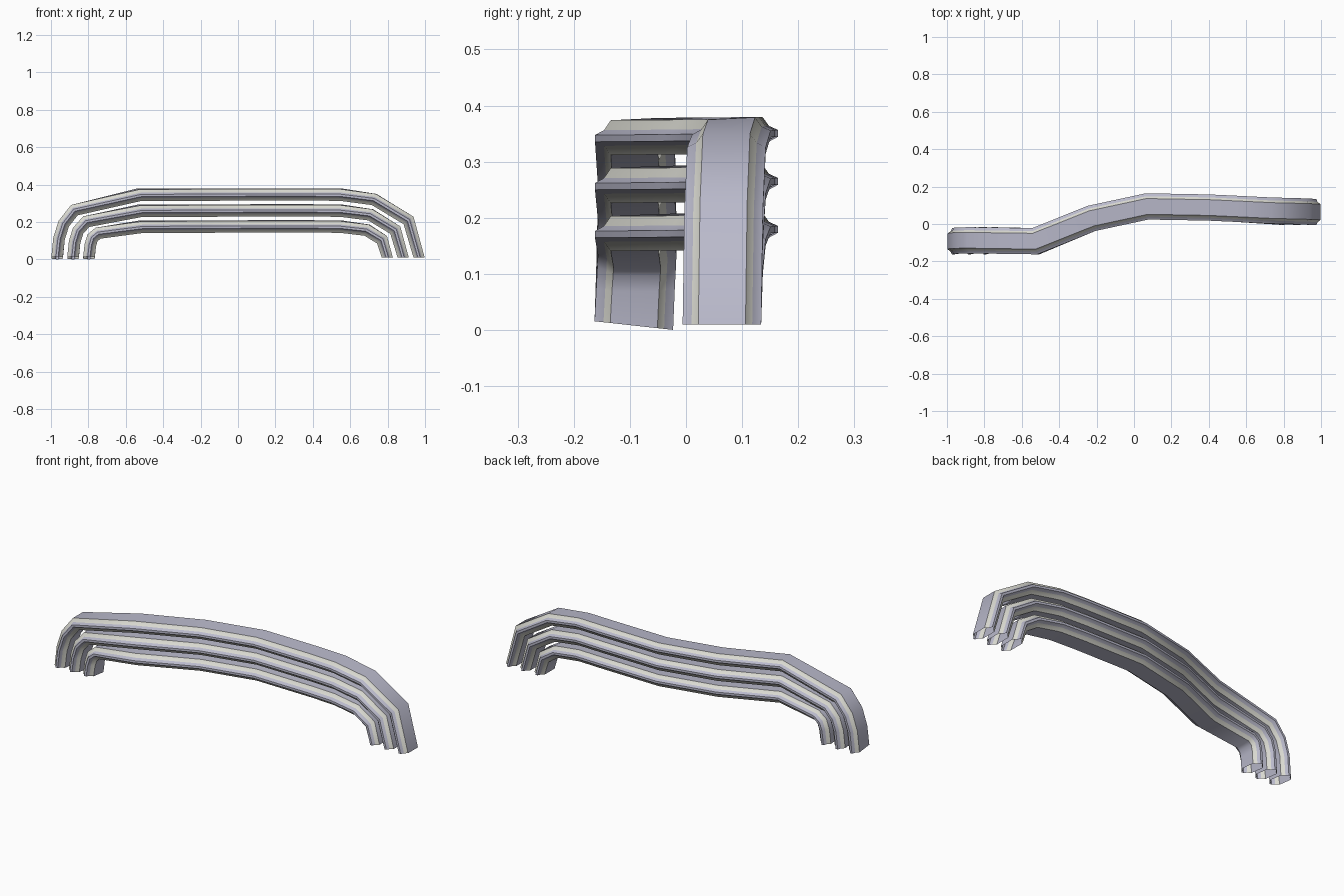
import bpy
import bmesh
from math import radians
from mathutils import Vector

cube = bpy.data.objects.get("Cube")
if cube:
    bpy.data.objects.remove(cube, do_unlink=True)


def make_material(name, colour):
    mat = bpy.data.materials.new(name)
    mat.use_nodes = True
    mat.diffuse_color = (*colour, 1)
    mat.node_tree.nodes["Principled BSDF"].inputs["Base Color"].default_value = (*colour, 1)
    return mat


lavender = make_material("lavender_grey", (.49, .49, .6))
cream = make_material("warm_light_grey", (.7, .7, .64))

# Centre lines in elevation (x, z) of the outermost and innermost rails
OUTER = [(-.967, .008), (-.957, .11), (-.932, .19), (-.875, .263), (-.53, .345),
         (-.227, .346), (.07, .347), (.4, .347), (.55, .346), (.728, .32),
         (.912, .208), (.968, .01)]
INNER = [(-.797, .008), (-.79, .075), (-.778, .115), (-.748, .14), (-.52, .174),
         (-.227, .175), (.07, .176), (.4, .176), (.55, .175), (.69, .156),
         (.77, .105), (.798, .01)]
# Sideways sweep shared by all rails
SWAY = [-.093, -.09, -.088, -.087, -.092, .03, .094, .088, .081, .072, .067, .064]

# Rail section: flat board with concave flanks ending in a thin lip
QUARTER = [(.042, .031), (.054, .014), (.07, .006)]
SECTION = (QUARTER + [(w, -t) for w, t in reversed(QUARTER)]
           + [(-w, -t) for w, t in QUARTER]
           + [(-w, t) for w, t in reversed(QUARTER)])


def miters(points):
    """Left-hand mitre vector at each point of a 2D path."""
    normals = []
    for a, b in zip(points, points[1:]):
        d = (b - a).normalized()
        normals.append(Vector((-d.y, d.x)))
    result = [normals[0]]
    for a, b in zip(normals, normals[1:]):
        result.append((a + b) / (1 + a.dot(b)))
    return result + [normals[-1]]


def make_rail(name, blend):
    path = [Vector(a).lerp(Vector(b), blend) for a, b in zip(OUTER, INNER)]
    ups = miters(path)
    sides = miters([Vector((p.x, y)) for p, y in zip(path, SWAY)])
    last = len(path) - 1
    # Upright legs keep their width straight across
    for i in (0, 1, 2, 3, last - 1, last):
        sides[i] = Vector((0, 1))
    bm = bmesh.new()
    rings = []
    for i, (p, y, up, side) in enumerate(zip(path, SWAY, ups, sides)):
        roll = .05 if 3 < i < 9 else 0     # span leans slightly forward
        ring = []
        for w, t in SECTION:
            x = p.x + side.x * w + up.x * t
            z = p.y + up.y * t + roll * w
            if i == 0:
                z = p.y - .11 * w      # slanted foot
            elif i == last:
                z = p.y                # level foot
            ring.append(bm.verts.new((x, y + side.y * w, z)))
        rings.append(ring)
    n = len(SECTION)
    for a, b in zip(rings, rings[1:]):
        for j in range(n):
            k = (j + 1) % n
            face = bm.faces.new((a[j], a[k], b[k], b[j]))
            # Light flank strips border the flat faces
            widths = sorted(abs(SECTION[m][0]) for m in (j, k))
            face.material_index = int(widths == [QUARTER[0][0], QUARTER[1][0]])
    bmesh.ops.recalc_face_normals(bm, faces=bm.faces)
    mesh = bpy.data.meshes.new(name)
    bm.to_mesh(mesh)
    bm.free()
    mesh.materials.append(lavender)
    mesh.materials.append(cream)
    rail = bpy.data.objects.new(name, mesh)
    bpy.context.collection.objects.link(rail)
    bpy.ops.object.select_all(action='DESELECT')
    rail.select_set(True)
    bpy.context.view_layer.objects.active = rail
    bpy.ops.object.shade_smooth_by_angle(angle=radians(48))


# Three nested open-ended rails
for rail_name, blend in (("outer_rail", 0), ("middle_rail", .5), ("inner_rail", 1)):
    make_rail(rail_name, blend)
